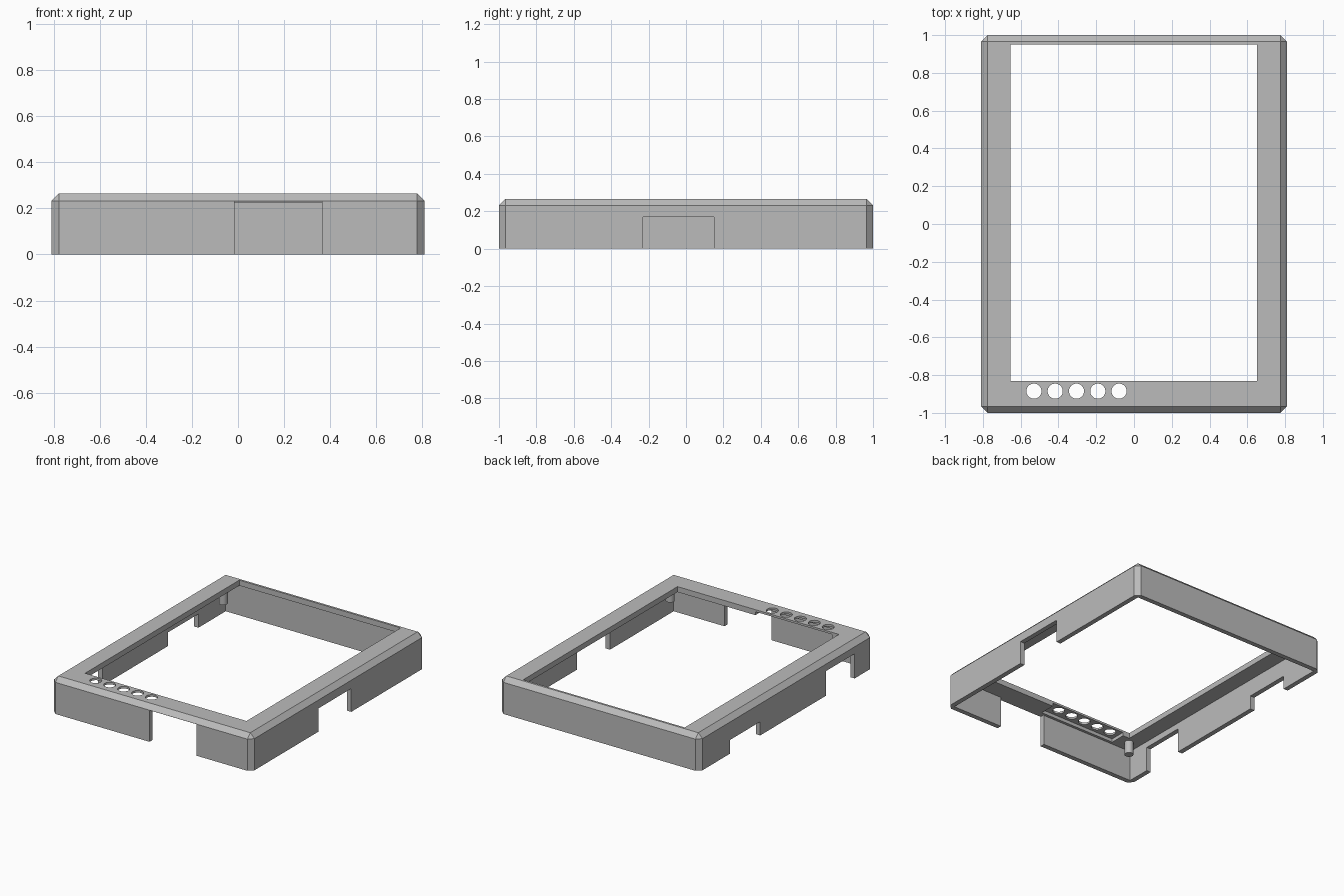
import bpy, bmesh
from mathutils import Matrix, Vector

if "Cube" in bpy.data.objects:
    bpy.data.objects.remove(bpy.data.objects["Cube"])

grey = bpy.data.materials.new("plain_grey")
grey.use_nodes = True
COLOUR = (0.5, 0.5, 0.5, 1)
grey.diffuse_color = COLOUR
grey.node_tree.nodes["Principled BSDF"].inputs["Base Color"].default_value = COLOUR


def make_object(name, bm):
    mesh = bpy.data.meshes.new(name)
    bm.to_mesh(mesh)
    bm.free()
    mesh.materials.append(grey)
    obj = bpy.data.objects.new(name, mesh)
    bpy.context.collection.objects.link(obj)
    return obj


def box(name, low, high, chamfer=0):
    low, high = Vector(low), Vector(high)
    bm = bmesh.new()
    bmesh.ops.create_cube(bm, size=1)
    bmesh.ops.scale(bm, vec=high - low, verts=bm.verts)
    bmesh.ops.translate(bm, vec=(low + high) / 2, verts=bm.verts)
    if chamfer:
        # chamfer everything except the open bottom rim
        edges = [e for e in bm.edges if max(v.co.z for v in e.verts) > low.z + 0.01]
        bmesh.ops.bevel(bm, geom=edges, offset=chamfer, segments=1, affect='EDGES')
    return make_object(name, bm)


def cylinder(name, x, y, z0, z1, radius):
    bm = bmesh.new()
    bmesh.ops.create_cone(bm, cap_ends=True, segments=32, radius1=radius, radius2=radius,
                          depth=z1 - z0, matrix=Matrix.Translation((x, y, (z0 + z1) / 2)))
    return make_object(name, bm)


W, D, H, T = 0.81, 1.0, 0.265, 0.035
CEILING = 0.225

frame = box("bezel_frame", (-W, -D, 0), (W, D, H), 0.034)

# Hollow underside, screen opening and thinned strip below the button holes
cutters = [
    box("cavity_cutter", (T - W, T - D, -0.1), (W - T, D - T, CEILING)),
    box("opening_cutter", (-0.655, -0.83, -0.2), (0.65, 0.95, 0.5)),
    box("button_recess_cutter", (-0.6, -0.945, 0.1), (0.02, -0.8, 0.25)),
    # Port notches in the front and side walls
    box("front_notch_cutter", (-0.015, -1.1, -0.1), (0.365, T - D + 0.001, 0.23)),
    box("left_notch_cutter", (0.7, -0.23, -0.1), (0.9, 0.15, 0.17)),
    box("right_back_notch_cutter", (-0.9, 0.3, -0.1), (-0.7, 0.65, 0.1)),
    box("right_front_notch_cutter", (-0.9, -0.79, -0.1), (-0.7, -0.46, 0.18)),
]

# Row of button holes
for i in range(5):
    cutters.append(cylinder("button_hole_cutter", -0.53 + i * 0.1128, -0.885, 0.15, 0.4, 0.04))

for cutter in cutters:
    cutter.hide_render = True
    mod = frame.modifiers.new(cutter.name, 'BOOLEAN')
    mod.operation = 'DIFFERENCE'
    mod.solver = 'EXACT'
    mod.object = cutter

# Bake the cuts and discard the helpers
bpy.context.view_layer.update()
evaluated = frame.evaluated_get(bpy.context.evaluated_depsgraph_get())
cut_mesh = bpy.data.meshes.new_from_object(evaluated)
frame.modifiers.clear()
frame.data = cut_mesh
for cutter in cutters:
    bpy.data.objects.remove(cutter)

# Mounting posts hanging under the corners
for name, x, y in (("front_right", -0.69, -0.875), ("front_left", 0.73, -0.86),
                   ("back_right", -0.7, 0.83), ("back_left", 0.73, 0.83)):
    post = cylinder(name + "_post", x, y, 0.13, CEILING + 0.01, 0.03)
    bpy.ops.object.select_all(action='DESELECT')
    post.select_set(True)
    bpy.context.view_layer.objects.active = post
    bpy.ops.object.shade_smooth_by_angle()
